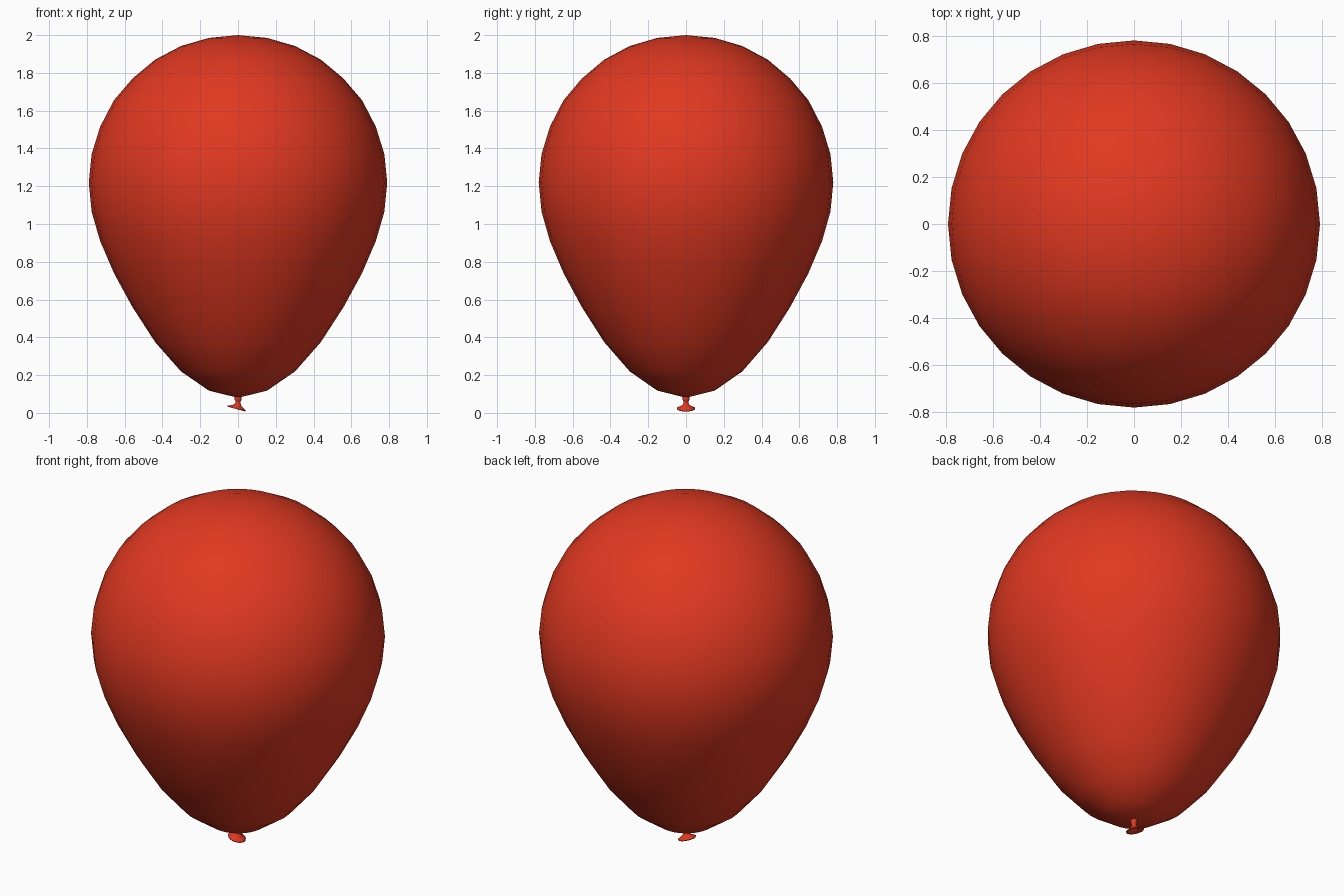
import bpy, bmesh, math

if "Cube" in bpy.data.objects:
    bpy.data.objects.remove(bpy.data.objects["Cube"])

mat = bpy.data.materials.new("red_rubber")
mat.diffuse_color = (0.75, 0.04, 0.015, 1)
mat.use_nodes = True
mat.node_tree.nodes["Principled BSDF"].inputs["Base Color"].default_value = mat.diffuse_color


def lathe(name, profile, sides, sy=1.0, shear=None):
    """Revolve (radius, z) points about z; radius 0 makes a pole."""
    bm = bmesh.new()
    rings = []
    for i, (r, z) in enumerate(profile):
        s, dx = shear[i] if shear else (0, 0)
        if r == 0:
            rings.append([bm.verts.new((dx, 0, z))] * sides)
            continue
        ring = []
        for k in range(sides):
            a = 2 * math.pi * k / sides
            x = r * math.cos(a)
            ring.append(bm.verts.new((x + dx, r * sy * math.sin(a), z - s * x)))
        rings.append(ring)
    for a, b in zip(rings, rings[1:]):
        for k in range(sides):
            n = (k + 1) % sides
            bm.faces.new(dict.fromkeys((a[k], a[n], b[n], b[k])))
    bmesh.ops.recalc_face_normals(bm, faces=bm.faces)
    me = bpy.data.meshes.new(name)
    bm.to_mesh(me)
    bm.free()
    for p in me.polygons:
        p.use_smooth = True
    me.materials.append(mat)
    ob = bpy.data.objects.new(name, me)
    bpy.context.collection.objects.link(ob)
    return ob


# Inflated body: sphere-like ring radii with a stretched lower half
heights = [0.08, 0.118, 0.22, 0.375, 0.56, 0.74, 0.91, 1.065, 1.22,
           1.37, 1.515, 1.655, 1.77, 1.87, 1.942, 1.985, 2.0]
body = [(0.79 * math.sin(math.pi * i / 16) if 0 < i < 16 else 0, z)
        for i, z in enumerate(heights)]
lathe("balloon_body", body, 32, sy=0.987)

# Knot: pinched neck opening into a tilted, hollow lip
knot = [(0.014, 0.095), (0.019, 0.076), (0.018, 0.068), (0.012, 0.06),
        (0.014, 0.05), (0.021, 0.04), (0.036, 0.031), (0.048, 0.025),
        (0.047, 0.020), (0.034, 0.023), (0.016, 0.032), (0, 0.042)]
tilt = [(0, 0), (0, 0), (0.05, 0), (0.1, 0), (0.15, 0), (0.2, -0.002),
        (0.25, -0.005), (0.27, -0.007), (0.27, -0.007), (0.25, -0.005),
        (0.2, -0.002), (0, 0)]
lathe("balloon_knot", knot, 20, shear=tilt)
